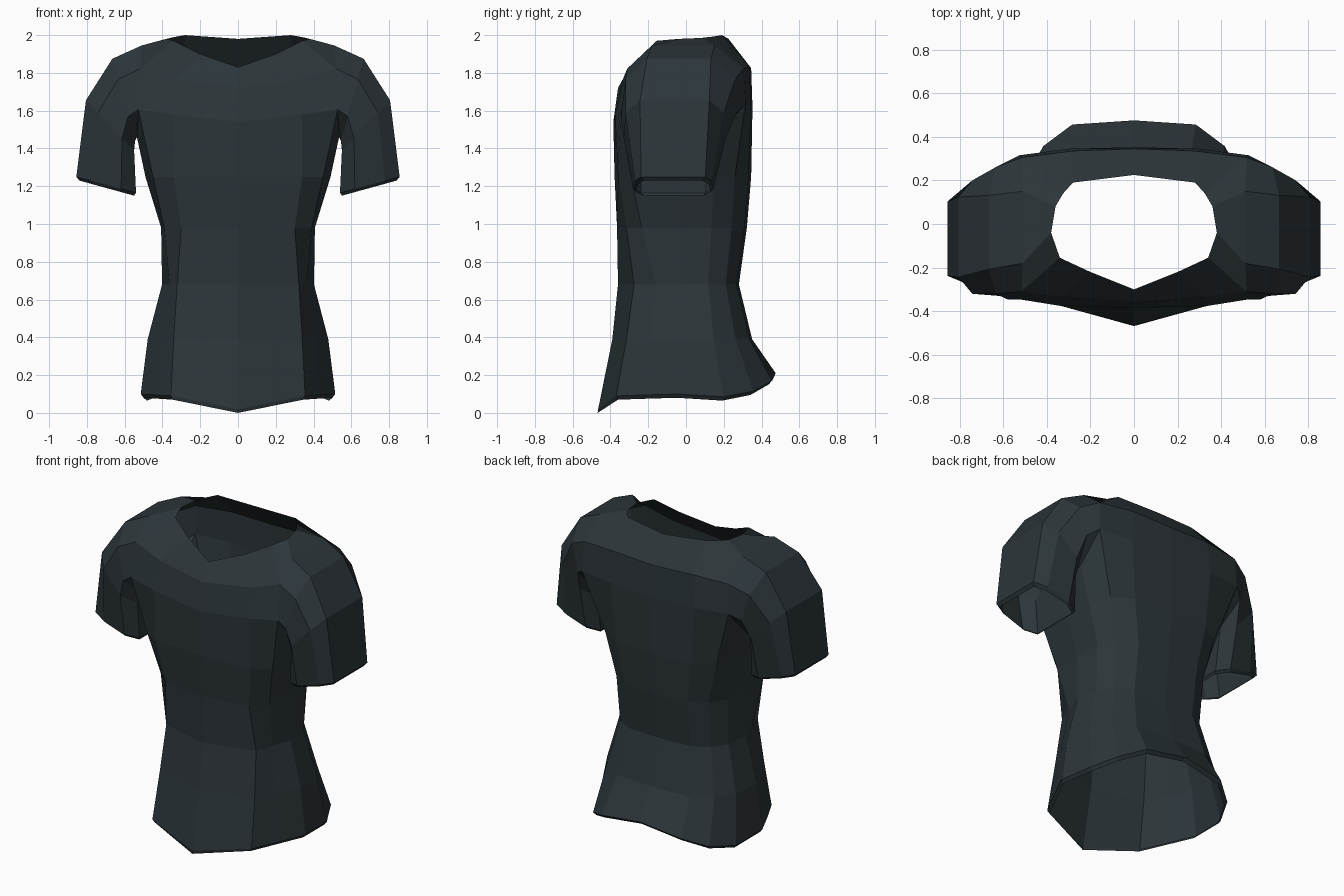
import bpy, bmesh
from mathutils import Vector

if "Cube" in bpy.data.objects:
    bpy.data.objects.remove(bpy.data.objects["Cube"])

bm = bmesh.new()


def verts(points):
    return [bm.verts.new(p) for p in points]


def strip(a, b, closed=False):
    n = len(a)
    for i in range(n if closed else n - 1):
        j = (i + 1) % n
        bm.faces.new((a[i], a[j], b[j], b[i]))


def torso_ring(z, w, yf, yb, corner, side, dz=(0,) * 8):
    """Half cross-section: front centre, front corner, side, round to back centre."""
    section = [(0, yf), corner, side, (w, yf * .1), (w * .965, yb * .42),
               (w * .81, yb * .75), (w * .55, yb * .96), (0, yb)]
    return verts([(x, y, z + d) for (x, y), d in zip(section, dz)])


def sleeve_ring(inner, outer, yf, yb, k, low=(.25, .25), dy=.01):
    """Eight-sided loop between an inner (armpit) and outer (x, z) point."""
    yc, h = (yf + yb) / 2, (yb - yf) / 2
    loop = [(low[0], yf), (0, yc - k * h), (0, yc + k * h), (low[1], yb),
            (.75, yb - .01), (1, yc + k * h), (1, yc - k * h), (.75, yf + dy)]
    a, b = Vector(inner), Vector(outer)
    out = []
    for t, y in loop:
        p = a.lerp(b, t)
        out.append((p.x, y, p.y))
    return verts(out)


# Torso from turned-in hem lip up to the chest; the hem dips in front, lifts behind
hem = (.02, .09, .095, .1, .085, .115, .17, .21)
rings = [torso_ring(-.02, .50, -.468, .455, (.345, -.36), (.42, -.21), hem),
         torso_ring(0, .515, -.465, .475, (.355, -.37), (.435, -.215), hem),
         torso_ring(.39, .478, -.39, .35, (.34, -.315), (.41, -.185)),
         torso_ring(.68, .402, -.36, .28, (.322, -.275), (.363, -.16)),
         torso_ring(.98, .407, -.365, .322, (.30, -.315), (.39, -.235)),
         torso_ring(1.25, .49, -.378, .345, (.34, -.36), (.45, -.29))]

# Sleeve from armhole to cuff, ending in a narrow turned-in lip
sleeve = [sleeve_ring((.535, 1.46), (.51, 1.945), -.345, .315, .5, (.3, .36), .035),
          sleeve_ring((.545, 1.44), (.665, 1.875), -.345, .27, .55, (.3, .35), .025),
          sleeve_ring((.55, 1.39), (.805, 1.655), -.33, .21, .68),
          sleeve_ring((.54, 1.165), (.856, 1.25), -.28, .145, .8),
          sleeve_ring((.55, 1.15), (.84, 1.23), -.265, .13, .8)]
for a, b in zip(sleeve, sleeve[1:]):
    strip(a, b, True)
arm = sleeve[0]

# Chest row shares the lower half of the armhole
c = verts([(0, -.385, 1.54), (.34, -.375, 1.58), (.3, .345, 1.63), (0, .352, 1.62)])
chest = c[:2] + arm[:4] + c[2:]
rings.append(chest)
for a, b in zip(rings, rings[1:]):
    strip(a, b)

# Shoulder yoke shares the upper half of the armhole, then closes to the neckline
y = verts([(0, -.36, 1.72), (.33, -.335, 1.765), (.28, .335, 1.835), (0, .345, 1.825)])
yoke = y[:2] + [arm[7], arm[6], arm[5], arm[4]] + y[2:]
strip(chest[:3], yoke[:3])
strip(chest[5:], yoke[5:])
neck = verts([(0, -.30, 1.83), (.2, -.22, 1.9), (.34, -.155, 1.97), (.38, -.04, 1.98),
              (.36, .08, 1.985), (.325, .14, 1.992), (.28, .19, 2.0), (0, .225, 1.98)])
strip(yoke, neck)

# Consistent outward faces
bmesh.ops.recalc_face_normals(bm, faces=bm.faces)
bm.normal_update()
front = max(bm.faces, key=lambda f: -f.calc_center_median().y if abs(f.normal.y) > .8 else -9)
if front.normal.y > 0:
    bmesh.ops.reverse_faces(bm, faces=bm.faces)

mesh = bpy.data.meshes.new("shirt")
bm.to_mesh(mesh)
bm.free()
shirt = bpy.data.objects.new("shirt", mesh)
bpy.context.collection.objects.link(shirt)

# Other half
mirror = shirt.modifiers.new("mirror", 'MIRROR')
mirror.use_clip = True

# Dark slate cloth
cloth = bpy.data.materials.new("dark_cloth")
cloth.diffuse_color = (.025, .036, .042, 1)
cloth.use_nodes = True
cloth.node_tree.nodes["Principled BSDF"].inputs["Base Color"].default_value = cloth.diffuse_color
mesh.materials.append(cloth)
